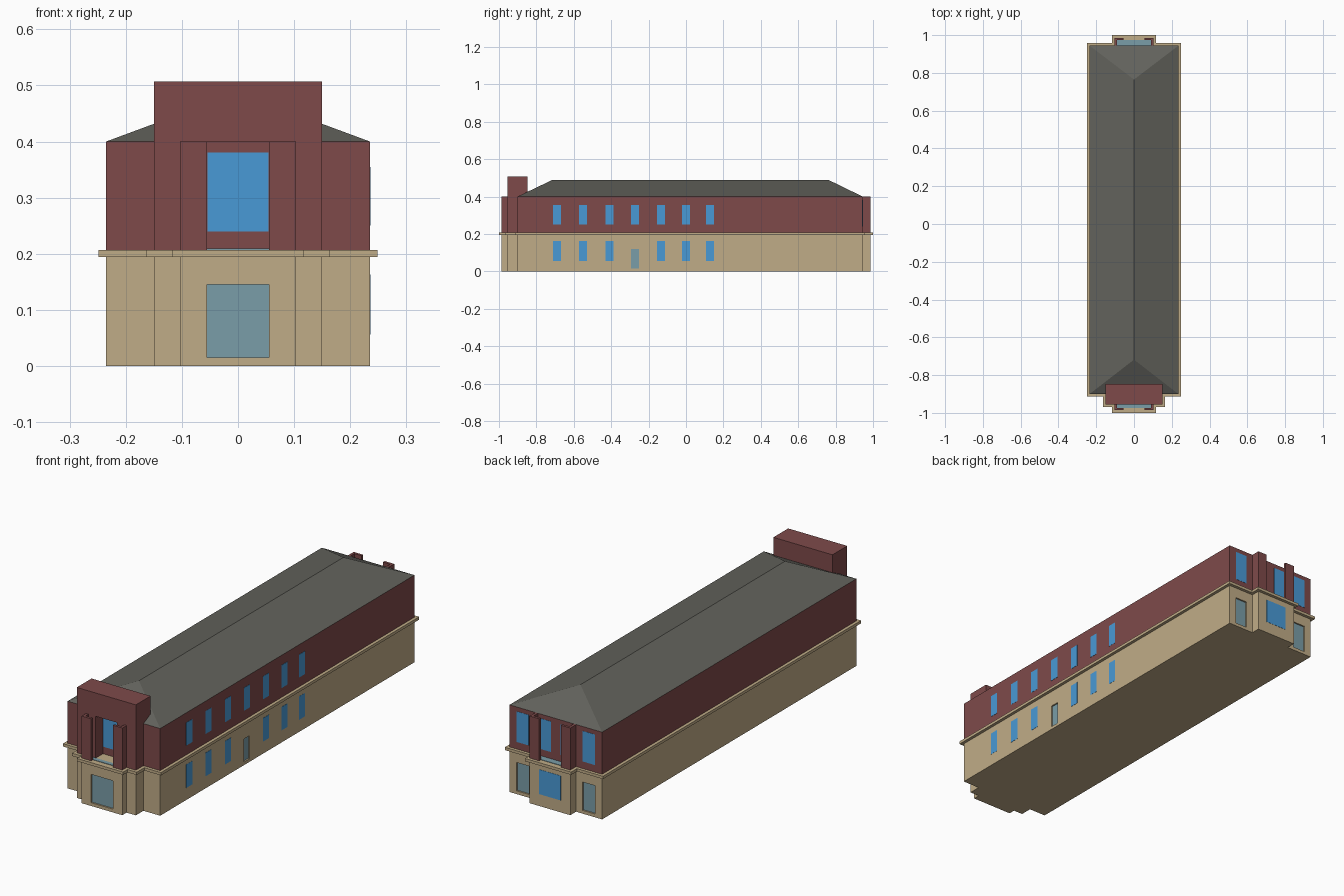
import bpy, bmesh

if "Cube" in bpy.data.objects:
    bpy.data.objects.remove(bpy.data.objects["Cube"])


def material(name, rgb):
    m = bpy.data.materials.new(name)
    lin = [(c / 255 / 12.92 if c < 11 else ((c / 255 + 0.055) / 1.055) ** 2.4) for c in rgb]
    m.diffuse_color = (*lin, 1)
    m.use_nodes = True
    m.node_tree.nodes["Principled BSDF"].inputs["Base Color"].default_value = m.diffuse_color
    return m


STONE = material("sandstone", (192, 172, 135))
BRICK = material("red brick", (126, 74, 74))
SLATE = material("slate grey", (98, 98, 92))
BLUE = material("blue glass", (73, 154, 214))
PALE = material("pale door glass", (122, 157, 168))


def finish(name, bm, mat):
    bmesh.ops.recalc_face_normals(bm, faces=bm.faces)
    me = bpy.data.meshes.new(name)
    bm.to_mesh(me)
    bm.free()
    if mat:
        me.materials.append(mat)
    ob = bpy.data.objects.new(name, me)
    bpy.context.collection.objects.link(ob)
    return ob


def prism(name, outlines, z0, z1, mat):
    """Extrude one or more flat outlines from z0 to z1."""
    bm = bmesh.new()
    for pts in outlines:
        face = bm.faces.new([bm.verts.new((x, y, z0)) for x, y in pts])
        up = bmesh.ops.extrude_face_region(bm, geom=[face])["geom"]
        bmesh.ops.translate(bm, vec=(0, 0, z1 - z0),
                            verts=[v for v in up if isinstance(v, bmesh.types.BMVert)])
    return finish(name, bm, mat)


def rect(x0, x1, y0, y1):
    return [(x0, y0), (x1, y0), (x1, y1), (x0, y1)]


def mirrored(pts):
    return [pts, [(-x, y) for x, y in pts]]


# Stepped plan: porch, tower, main body, rear bay
W, F, B, END = 0.235, -0.90, 0.944, 0.986
BAY, TOWER, TF, OPEN = 0.103, 0.15, -0.955, 0.055
Z_TRIM0, Z_TRIM1, EAVE = 0.194, 0.207, 0.40
HALF = [(BAY, -END), (BAY, TF), (TOWER, TF), (TOWER, F), (W, F),
        (W, B), (BAY, B), (BAY, END)]


def plan(offset=0.0):
    right = [(x + offset, y + (offset if y > 0 else -offset)) for x, y in HALF]
    return right + [(-x, y) for x, y in reversed(right)]


ground = prism("ground_floor", [plan()], 0, Z_TRIM0, STONE)
prism("stone_band", [plan(0.014)], Z_TRIM0, Z_TRIM1, STONE)

# Upper storey, with the tower standing on two cheeks around a recess
prism("upper_floor", [rect(-W, W, F, B)], Z_TRIM1, EAVE, BRICK)
prism("tower_cheeks", mirrored(rect(OPEN, TOWER, TF, F)), Z_TRIM1, EAVE, BRICK)
prism("tower_top", [rect(-TOWER, TOWER, TF, -0.848)], EAVE, 0.507, BRICK)

# L-shaped piers and glazed floors on both end bays
T = 0.012
for name, end, wall, s in (("front", -END, TF, 1), ("rear", END, B, -1)):
    pier = [(OPEN, end), (BAY, end), (BAY, wall), (BAY - T, wall),
            (BAY - T, end + s * T), (OPEN, end + s * T)]
    prism(name + "_piers", mirrored(pier), Z_TRIM1, EAVE, BRICK)
    y0, y1 = sorted((end + s * T, wall))
    prism(name + "_bay_floor", [rect(-BAY + T, BAY - T, y0, y1)],
          Z_TRIM1, Z_TRIM1 + 0.002, PALE)

# Hipped roof
bm = bmesh.new()
c = [bm.verts.new((x, y, EAVE)) for x, y in rect(-W, W, F, B)]
r0, r1 = bm.verts.new((0, -0.718, 0.487)), bm.verts.new((0, 0.765, 0.487))
for f in ((c[0], c[1], r0), (c[1], c[2], r1, r0), (c[2], c[3], r1),
          (c[3], c[0], r0, r1), tuple(reversed(c))):
    bm.faces.new(f)
finish("hip_roof", bm, SLATE)


# Openings: plates on a wall facing x or y; doors sit in shallow recesses
P, DEPTH = 0.002, 0.009
cutters = []


def opening(name, axis, wall, centre, width, z0, z1, mat, recessed=False):
    s = 1 if wall > 0 else -1
    a, b = centre - width / 2, centre + width / 2

    def box(d0, d1):
        d0, d1 = sorted((wall + s * d0, wall + s * d1))
        return rect(d0, d1, a, b) if axis == "x" else rect(a, b, d0, d1)
    if recessed:
        cutters.append(prism(name + "_cutter", [box(-DEPTH, 0.02)], z0, z1, None))
        prism(name, [box(-DEPTH - P, -DEPTH + P)], z0, z1, mat)
    else:
        prism(name, [box(-P, P / 2)], z0, z1, mat)


# Right side: seven bays, with a door in the fourth
for i, y in enumerate((-0.69, -0.55, -0.41, -0.272, -0.134, 0.0, 0.128)):
    opening("side_upper_window", "x", W, y, 0.043, 0.25, 0.355, BLUE)
    if i == 3:
        opening("side_door", "x", W, y, 0.043, 0.014, 0.12, PALE, True)
    else:
        opening("side_lower_window", "x", W, y, 0.043, 0.056, 0.163, BLUE)

# Front entrance and the window in the tower recess
opening("front_door", "y", -END, 0, 0.11, 0.015, 0.145, PALE, True)
opening("front_window", "y", F, 0, 0.108, 0.24, 0.38, BLUE)

# Rear end
opening("rear_bay_window", "y", END, 0, 0.11, 0.055, 0.168, BLUE)
for s in (-1, 1):
    opening("rear_door", "y", B, s * 0.168, 0.063, 0.015, 0.145, PALE, True)
    for x in (0.055, 0.168):
        opening("rear_upper_window", "y", B, s * x, 0.062, 0.24, 0.38, BLUE)

# Cut the door recesses
for cutter in cutters:
    cutter.hide_render = True
    cutter.hide_viewport = True
    mod = ground.modifiers.new("door_recess", "BOOLEAN")
    mod.operation, mod.solver, mod.object = "DIFFERENCE", "EXACT", cutter
